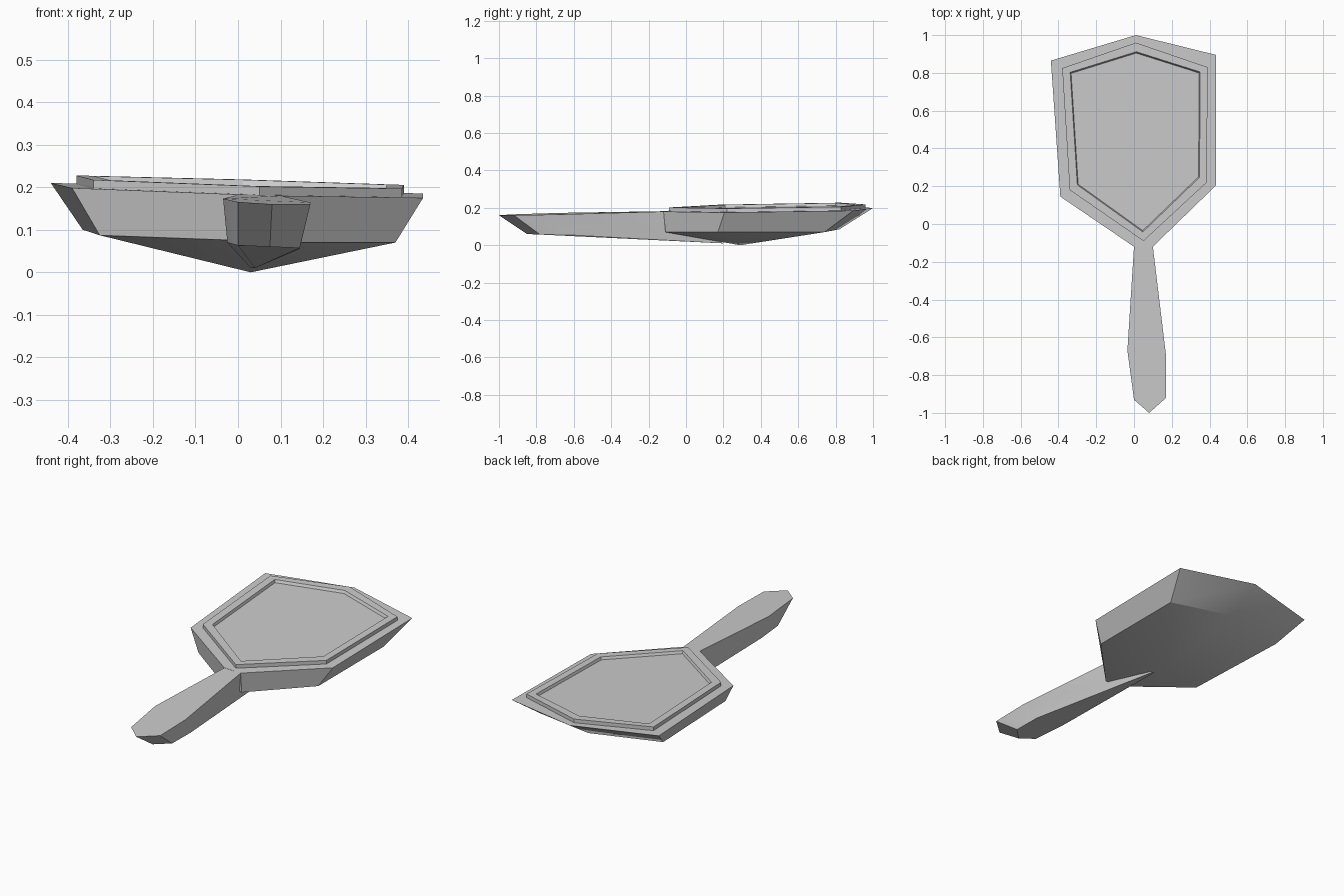
import bpy, bmesh, math
from mathutils import Vector

cube = bpy.data.objects.get("Cube")
if cube:
    bpy.data.objects.remove(cube)

grey = bpy.data.materials.new("plain grey")
grey.use_nodes = True
colour = (0.6, 0.6, 0.6, 1)
grey.diffuse_color = colour
grey.node_tree.nodes["Principled BSDF"].inputs["Base Color"].default_value = colour


def rim(points, lift=0.0):
    """Lay a 2D outline on the slightly tilted rim plane."""
    return [(x, y, 0.1846 - 0.029 * x + 0.0145 * y + lift) for x, y in points]


def loft(name, rings, tip=None):
    """Skin rings of equal length, cap the first, close the last with a cap or tip."""
    bm = bmesh.new()
    loops = [[bm.verts.new(p) for p in ring] for ring in rings]
    count = len(loops[0])
    bm.faces.new(loops[0])
    for a, b in zip(loops, loops[1:]):
        for i in range(count):
            j = (i + 1) % count
            bm.faces.new((a[i], a[j], b[j], b[i]))
    last = loops[-1]
    if tip:
        point = bm.verts.new(tip)
        for i in range(count):
            bm.faces.new((last[i], last[(i + 1) % count], point))
    else:
        bm.faces.new(last)
    bmesh.ops.recalc_face_normals(bm, faces=bm.faces)
    mesh = bpy.data.meshes.new(name)
    bm.to_mesh(mesh)
    bm.free()
    mesh.materials.append(grey)
    obj = bpy.data.objects.new(name, mesh)
    bpy.context.collection.objects.link(obj)
    return obj


# Head: wide rim, sloping walls and a shallow pointed back
head_rim = [(0.01, 1.0), (0.435, 0.895), (0.435, 0.205), (0.1, -0.12),
            (0, -0.12), (-0.39, 0.145), (-0.44, 0.865)]
head_base = [(0.02, 0.82, 0.085), (0.37, 0.74, 0.07), (0.37, 0.17, 0.07), (0.1, -0.11, 0.07),
             (0, -0.11, 0.075), (-0.325, 0.12, 0.087), (-0.365, 0.72, 0.1)]
head = loft("mirror_head", [rim(head_rim), head_base], (0.03, 0.29, 0))

# Handle: swelling grip whose underside runs to a point beneath the head
handle_top = [(0, -0.12, 0.182), (-0.035, -0.67, 0.173), (0, -0.93, 0.165), (0.08, -1, 0.16),
              (0.17, -0.92, 0.16), (0.17, -0.7, 0.164), (0.1, -0.12, 0.18)]
handle_base = [(0.03, 0.2, 0.01), (-0.025, -0.62, 0.07), (0, -0.8, 0.063), (0.075, -0.85, 0.06),
               (0.145, -0.78, 0.057), (0.145, -0.62, 0.055), (0.04, 0.2, 0.01)]
handle = loft("handle", [handle_top, handle_base])

# Raised frame with the glass sunk inside it
frame_edge = [(0.01, 0.96), (0.39, 0.83), (0.385, 0.22), (0.05, -0.09), (-0.34, 0.18), (-0.38, 0.825)]
frame_inner = [(0.012, 0.912), (0.35, 0.805), (0.347, 0.247), (0.047, -0.042), (-0.3, 0.207), (-0.338, 0.803)]
glass_edge = [(x * 0.985, 0.43 + (y - 0.43) * 0.985) for x, y in frame_inner]
frame = loft("frame_and_glass", [rim(frame_edge, -0.001), rim(frame_edge, 0.02),
                                 rim(frame_inner, 0.02), rim(glass_edge, 0.006)])

# Soft shading over the shallow back, crisp edges elsewhere
bpy.ops.object.select_all(action="DESELECT")
for obj in (head, handle, frame):
    obj.select_set(True)
bpy.context.view_layer.objects.active = head
bpy.ops.object.shade_smooth_by_angle(angle=math.radians(25))
